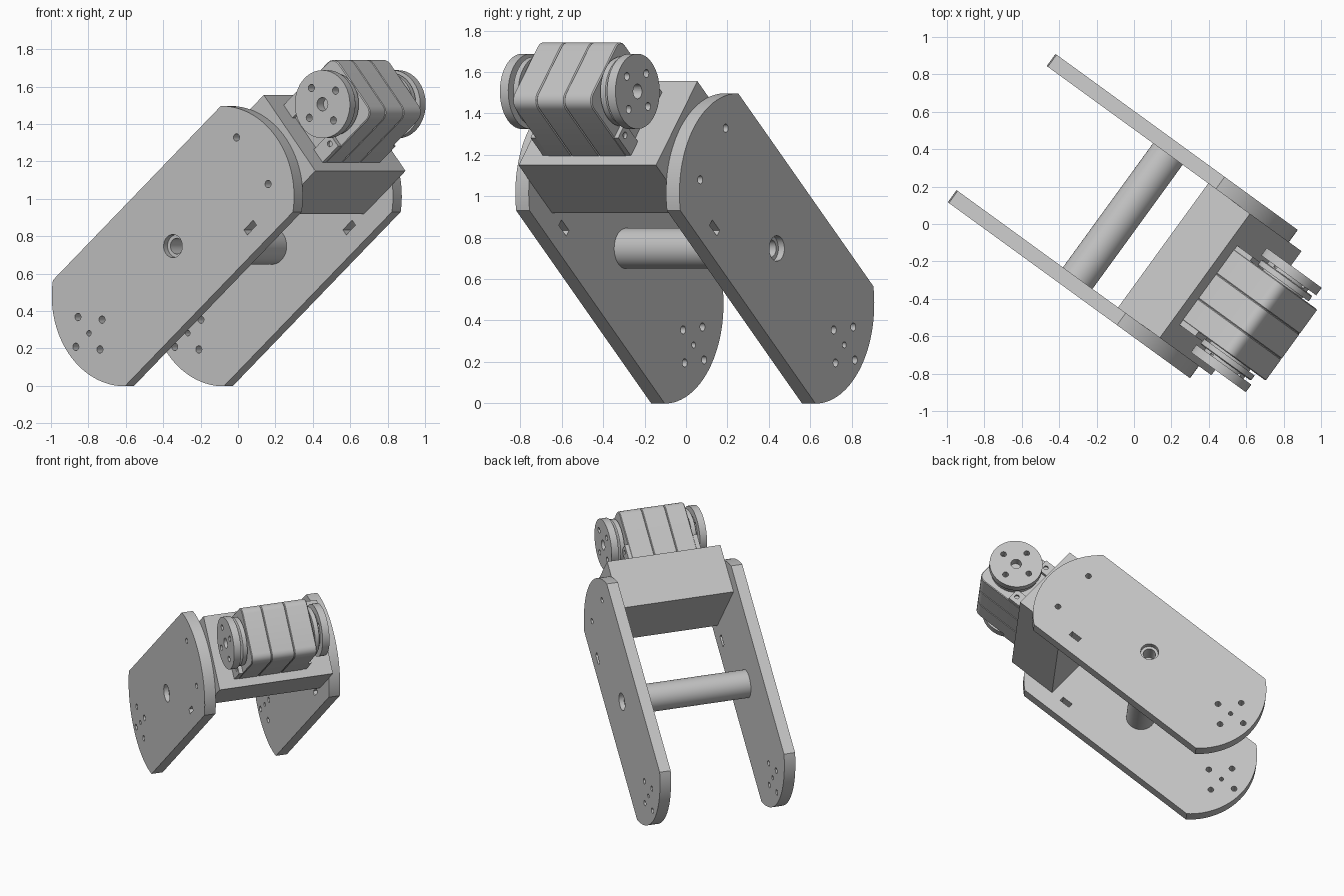
import bpy, bmesh, math
from mathutils import Matrix, Vector

if "Cube" in bpy.data.objects:
    bpy.data.objects.remove(bpy.data.objects["Cube"])

grey = bpy.data.materials.new("light_grey")
grey.use_nodes = True
COLOUR = (0.55, 0.55, 0.55, 1)
grey.diffuse_color = COLOUR
grey.node_tree.nodes["Principled BSDF"].inputs["Base Color"].default_value = COLOUR

# Arm frame: X runs along the arm, Y across it, Z out of its upper edge
FRAME = (Matrix.Translation((-0.348, -0.354, 0.7475))
         @ Matrix.Rotation(math.radians(-36), 4, 'Z')
         @ Matrix.Rotation(math.radians(-40), 4, 'Y'))
GAP = 0.90          # spacing of the two side plates
THICK = 0.08        # side plate thickness
MID = 0.46          # middle of the servo across the arm
AXIS = 1.18         # servo shaft position along the arm


def make(name, bm):
    bmesh.ops.recalc_face_normals(bm, faces=bm.faces)
    mesh = bpy.data.meshes.new(name)
    bm.to_mesh(mesh)
    bm.free()
    ob = bpy.data.objects.new(name, mesh)
    bpy.context.collection.objects.link(ob)
    mesh.materials.append(grey)
    ob.matrix_world = FRAME
    return ob


def smooth(ob):
    ob.data.shade_smooth()
    ob.data.set_sharp_from_angle(angle=math.radians(30))


def add_prism(bm, outline, y0, y1):
    """Extrude an outline in the X-Z plane from y0 to y1."""
    face = bm.faces.new([bm.verts.new((x, y0, z)) for x, z in outline])
    out = bmesh.ops.extrude_face_region(bm, geom=[face])
    verts = [v for v in out["geom"] if isinstance(v, bmesh.types.BMVert)]
    bmesh.ops.translate(bm, verts=verts, vec=(0, y1 - y0, 0))


def arc(cx, cz, r, start, end, steps):
    angles = [math.radians(start + (end - start) * i / steps) for i in range(steps + 1)]
    return [(cx + r * math.cos(t), cz + r * math.sin(t)) for t in angles]


def circle(cx, cz, r, steps=24):
    return arc(cx, cz, r, 0, 360, steps)[:-1]


def rect(x0, x1, z0, z1):
    return [(x0, z0), (x1, z0), (x1, z1), (x0, z1)]


def cut(ob, prisms):
    """Subtract (outline, y0, y1) prisms and bake the result."""
    bm = bmesh.new()
    for p in prisms:
        add_prism(bm, *p)
    cutter = make("cutter", bm)
    cutter.hide_render = True
    mod = ob.modifiers.new("holes", 'BOOLEAN')
    mod.object, mod.operation, mod.solver = cutter, 'DIFFERENCE', 'EXACT'
    bpy.context.view_layer.update()
    baked = bpy.data.meshes.new_from_object(
        ob.evaluated_get(bpy.context.evaluated_depsgraph_get()))
    ob.modifiers.clear()
    ob.data = baked
    bpy.data.objects.remove(cutter)


def lathe(name, profile, x, z, steps=48):
    """Revolve (y, radius) points about an axis across the arm."""
    bm = bmesh.new()
    vs = [bm.verts.new((x + r, y, z)) for y, r in profile]
    es = [bm.edges.new(p) for p in zip(vs, vs[1:])]
    bmesh.ops.spin(bm, geom=vs + es, cent=(x, 0, z), axis=(0, 1, 0),
                   angle=math.tau, steps=steps, use_merge=True)
    bmesh.ops.remove_doubles(bm, verts=bm.verts, dist=1e-5)
    return make(name, bm)


def bolt_ring(x, z, r):
    """Four bolt holes in a cross."""
    d = 0.113
    return [circle(x + i * d, z + j * d, r, 16)
            for i, j in ((1, 0), (-1, 0), (0, 1), (0, -1))]


# Side plates: long strips with bowed ends and drilled holes
R, CHORD = 0.483, 0.725
CX = CHORD - R * math.cos(math.radians(50))
plate_outline = arc(CX, 0, R, -50, 50, 32) + arc(-CX, 0, R, 130, 230, 32)
holes = bolt_ring(-CHORD, 0, 0.02)
holes += [circle(-CHORD, 0, 0.015, 16), circle(0, 0, 0.062),
          circle(0.695, 0.175, 0.02, 16), circle(0.695, -0.15, 0.02, 16),
          rect(0.415, 0.495, -0.27, -0.235)]
for name, y in (("front_side_plate", 0), ("back_side_plate", GAP)):
    bm = bmesh.new()
    add_prism(bm, plate_outline, y, y + THICK)
    plate = make(name, bm)
    cut(plate, [(h, y - 0.1, y + THICK + 0.1) for h in holes])
    smooth(plate)

# Cross tube with stepped, bored ends seated in the plates
tube = lathe("cross_tube", [
    (0.15, 0), (0.15, 0.042), (0.035, 0.042), (0.035, 0.061), (THICK, 0.061),
    (THICK, 0.098), (GAP, 0.098), (GAP, 0.061), (GAP + 0.045, 0.061),
    (GAP + 0.045, 0.042), (GAP - 0.07, 0.042), (GAP - 0.07, 0)], 0, 0)
smooth(tube)

# Mounting block between the plates
bm = bmesh.new()
add_prism(bm, rect(0.575, 0.935, -0.26, 0.27), THICK, GAP)
make("mounting_block", bm)

# Servo body: three slabs with rounded outer corners and fine seams
TOP, HALF, RC = 1.342, 0.202, 0.055
body_outline = ([(0.9, -HALF)]
                + arc(TOP - RC, -HALF + RC, RC, -90, 0, 5)
                + arc(TOP - RC, HALF - RC, RC, 0, 90, 5)
                + [(0.9, HALF)])
seams = [MID - 0.233, MID - 0.09, MID + 0.075, MID + 0.237]
for name, y0, y1 in zip(("servo_front_case", "servo_middle_case", "servo_back_case"),
                        seams, seams[1:]):
    bm = bmesh.new()
    add_prism(bm, body_outline, y0, y1)
    rims = [e for e in bm.edges
            if abs(e.verts[0].co.y - e.verts[1].co.y) < 1e-5]
    bmesh.ops.bevel(bm, geom=rims, offset=0.005, segments=1, affect='EDGES')
    smooth(make(name, bm))

# Servo horns and drilled mounting lugs, one set on each side
for side, s in (("front", -1), ("back", 1)):
    horn = lathe(side + "_horn", [
        (MID + s * y, r) for y, r in (
            (0.20, 0), (0.20, 0.13), (0.245, 0.13), (0.245, 0.168), (0.275, 0.168),
            (0.28, 0.16), (0.28, 0.13), (0.295, 0.13), (0.295, 0.182),
            (0.345, 0.182), (0.345, 0))], AXIS, 0)
    bores = bolt_ring(AXIS, 0, 0.02) + [circle(AXIS, 0, 0.036)]
    cut(horn, [(h, *sorted((MID + s * 0.285, MID + s * 0.4))) for h in bores])
    smooth(horn)
    for label, z in (("upper", 0.155), ("lower", -0.155)):
        bm = bmesh.new()
        add_prism(bm, rect(0.92, 1.07, z - 0.045, z + 0.045),
                  *sorted((MID + s * 0.22, MID + s * 0.262)))
        lug = make(side + "_" + label + "_lug", bm)
        cut(lug, [(circle(1.035, z, 0.016, 16),
                   *sorted((MID + s * 0.245, MID + s * 0.3)))])
        smooth(lug)
